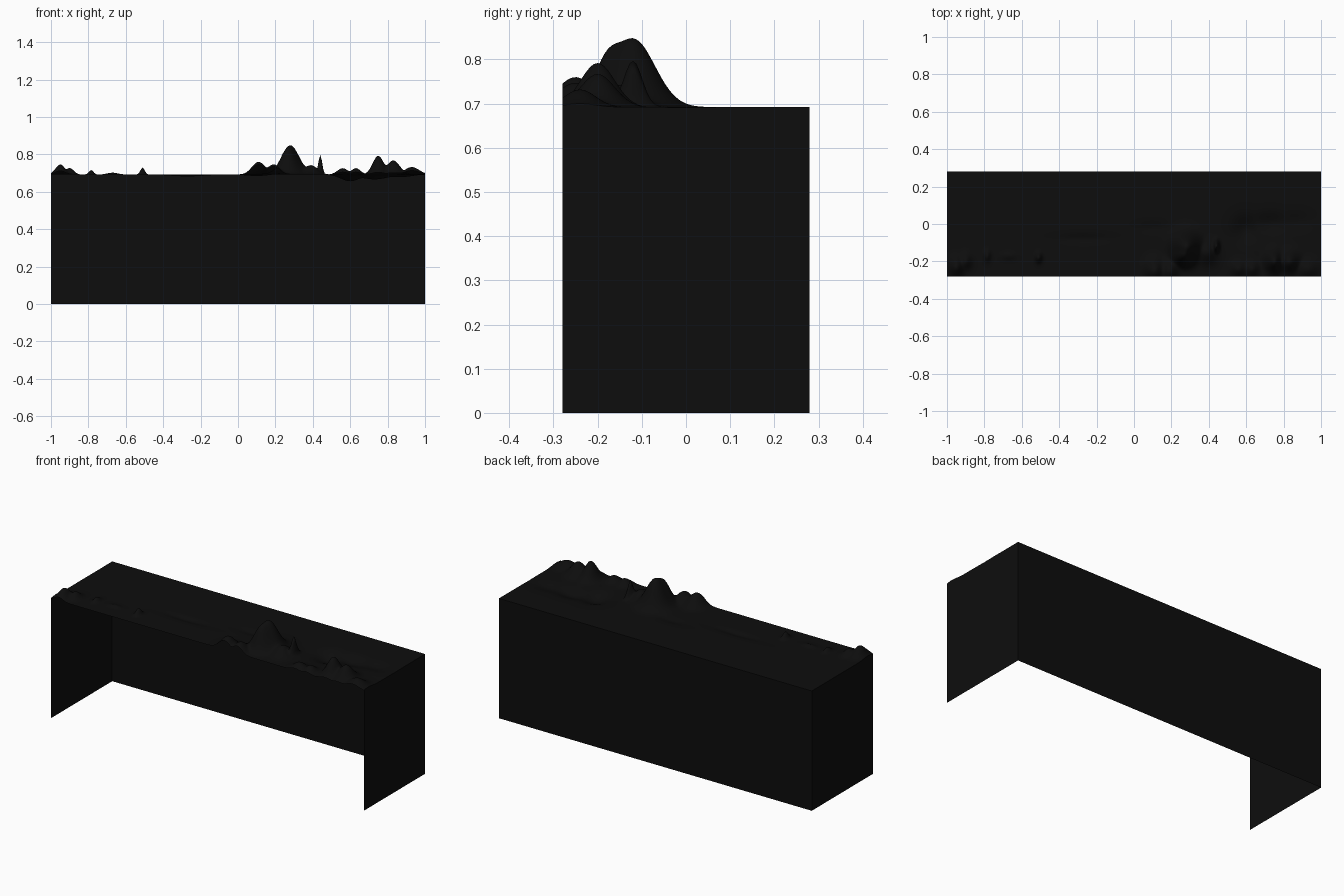
import bpy, bmesh, math

if "Cube" in bpy.data.objects:
    bpy.data.objects.remove(bpy.data.objects["Cube"])

HX, HY, BASE = 1.0, 0.28, 0.692
NX, NY = 250, 70

# hills: centre x, centre y, height, half width x, half width y
HILLS = [
    (-0.95, -0.23, 0.054, 0.036, 0.05), (-0.90, -0.20, 0.035, 0.03, 0.04),
    (-0.785, -0.17, 0.024, 0.017, 0.03), (-0.67, -0.17, 0.010, 0.04, 0.02),
    (-0.51, -0.18, 0.038, 0.016, 0.025),
    (0.11, -0.25, 0.068, 0.05, 0.06), (0.19, -0.25, 0.055, 0.045, 0.06),
    (0.28, -0.12, 0.155, 0.068, 0.07), (0.265, -0.17, 0.125, 0.055, 0.05),
    (0.39, -0.15, 0.050, 0.05, 0.06), (0.44, -0.12, 0.105, 0.014, 0.03),
    (0.56, -0.24, 0.034, 0.04, 0.04), (0.63, -0.24, 0.034, 0.035, 0.04),
    (0.75, -0.20, 0.100, 0.042, 0.055), (0.83, -0.20, 0.075, 0.05, 0.055),
    (0.93, -0.24, 0.040, 0.055, 0.05),
]
# shallow hollows, seen from the open front
HOLLOWS = [
    (0.60, -0.03, 0.036, 0.07, 0.07), (0.73, 0.00, 0.026, 0.10, 0.055),
    (0.87, 0.01, 0.014, 0.08, 0.05), (-0.27, -0.08, 0.010, 0.13, 0.025),
    (0.10, -0.02, 0.008, 0.08, 0.03),
]


def bumps(items, x, y):
    # soft maximum keeps neighbouring crests distinct
    total = sum((h * math.exp(-((x - cx) / wx) ** 2 - ((y - cy) / wy) ** 2)) ** 3
                for cx, cy, h, wx, wy in items)
    return total ** (1 / 3)


def height(x, y):
    return BASE + bumps(HILLS, x, y) - bumps(HOLLOWS, x, y)


black = bpy.data.materials.new("near_black")
black.diffuse_color = (0.004, 0.004, 0.004, 1)
black.use_nodes = True
black.node_tree.nodes["Principled BSDF"].inputs["Base Color"].default_value = black.diffuse_color


def finish(bm, name):
    me = bpy.data.meshes.new(name)
    bm.to_mesh(me)
    bm.free()
    me.materials.append(black)
    ob = bpy.data.objects.new(name, me)
    bpy.context.collection.objects.link(ob)
    return ob


# landscape sheet on top
bm = bmesh.new()
bmesh.ops.create_grid(bm, x_segments=NX, y_segments=NY, size=1)
for v in bm.verts:
    v.co.x *= HX
    v.co.y *= HY
    v.co.z = height(v.co.x, v.co.y)
for f in bm.faces:
    f.smooth = True
finish(bm, "landscape_top")


# thin walls hanging from the edge of the landscape
def wall(name, start, end, steps):
    bm = bmesh.new()
    prev = None
    for i in range(steps + 1):
        t = i / steps
        x = start[0] + (end[0] - start[0]) * t
        y = start[1] + (end[1] - start[1]) * t
        cur = bm.verts.new((x, y, 0)), bm.verts.new((x, y, height(x, y)))
        if prev:
            bm.faces.new((prev[0], cur[0], cur[1], prev[1]))
        prev = cur
    finish(bm, name)


wall("right_wall", (HX, -HY), (HX, HY), NY)
wall("back_wall", (HX, HY), (-HX, HY), NX)
wall("left_wall", (-HX, HY), (-HX, -HY), NY)
